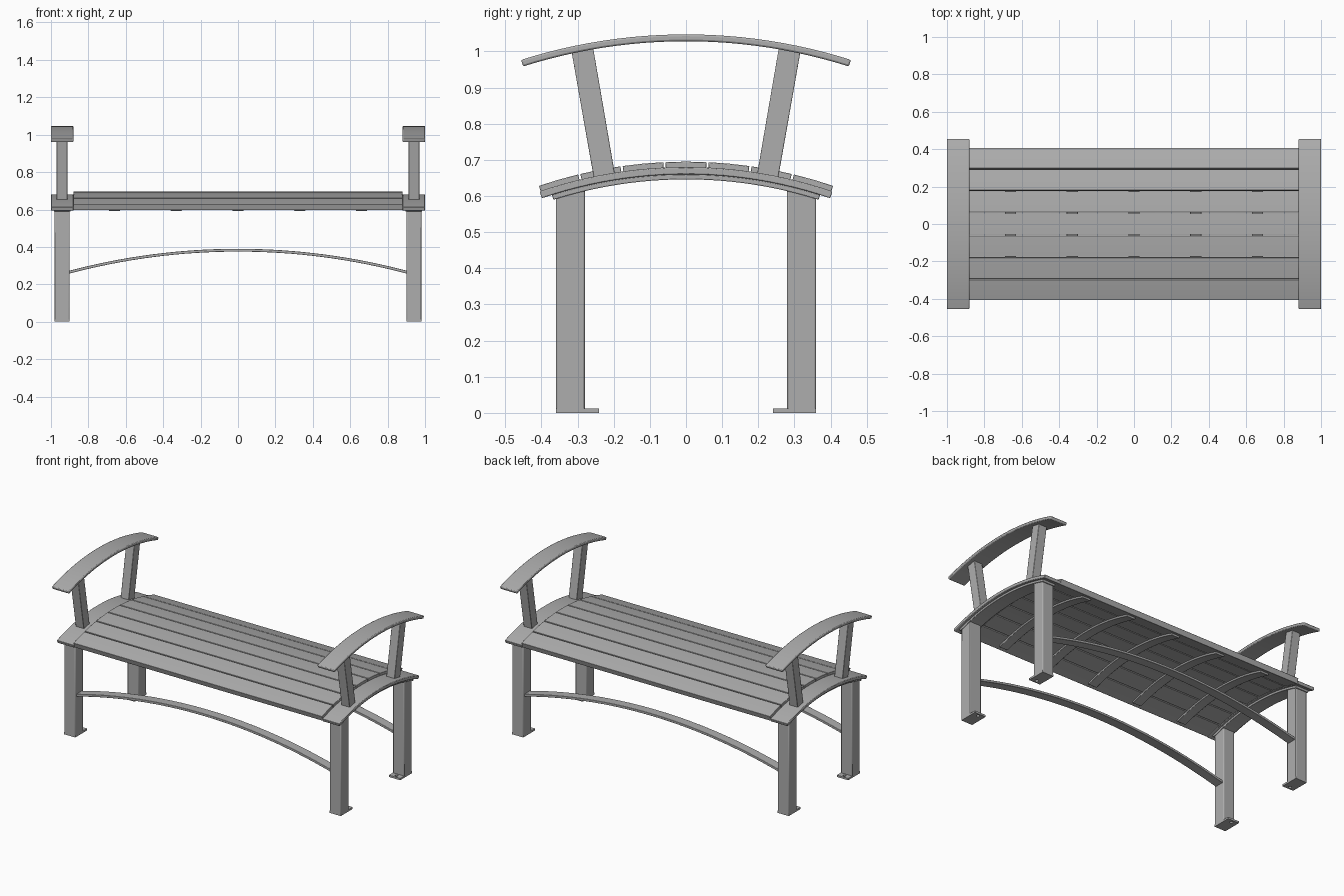
import bpy
import bmesh
from math import sin, cos, pi, asin

if "Cube" in bpy.data.objects:
    bpy.data.objects.remove(bpy.data.objects["Cube"])

steel = bpy.data.materials.new("grey metal")
GREY = (0.42, 0.42, 0.42, 1)
steel.diffuse_color = GREY
steel.use_nodes = True
steel.node_tree.nodes["Principled BSDF"].inputs["Base Color"].default_value = GREY


def finish(ob, bevel):
    ob.data.materials.append(steel)
    if bevel:
        mod = ob.modifiers.new("soft edges", "BEVEL")
        mod.width = bevel
        mod.segments = 2
        mod.limit_method = "ANGLE"
    bpy.ops.object.select_all(action="DESELECT")
    ob.select_set(True)
    bpy.context.view_layer.objects.active = ob
    bpy.ops.object.shade_smooth_by_angle()


def prism(name, profile, axis, a, b, bevel=0.003):
    """Extrude a profile of (across, height) points along x or y from a to b."""
    bm = bmesh.new()
    place = (lambda p, t: (t, p[0], p[1])) if axis == "x" else (lambda p, t: (p[0], t, p[1]))
    near = [bm.verts.new(place(p, a)) for p in profile]
    far = [bm.verts.new(place(p, b)) for p in profile]
    n = len(profile)
    bm.faces.new(near)
    bm.faces.new(far)
    for i in range(n):
        j = (i + 1) % n
        bm.faces.new((near[i], near[j], far[j], far[i]))
    bmesh.ops.recalc_face_normals(bm, faces=bm.faces)
    mesh = bpy.data.meshes.new(name)
    bm.to_mesh(mesh)
    bm.free()
    ob = bpy.data.objects.new(name, mesh)
    bpy.context.collection.objects.link(ob)
    finish(ob, bevel)
    return ob


def arc(radius, thick, top, start, end, steps=24):
    """Curved bar profile whose circle peaks at height top."""
    zc = top - radius
    angles = [start + (end - start) * i / steps for i in range(steps + 1)]
    outer = [(radius * sin(t), zc + radius * cos(t)) for t in angles]
    inner_r = radius - thick
    inner = [(inner_r * sin(t), zc + inner_r * cos(t)) for t in reversed(angles)]
    return outer + inner


# Seat slats laid along an arch
SEAT_R, SEAT_TOP = 1.27, 0.695
HALF = asin(0.41 / SEAT_R)
SLATS = 7
pitch = 2 * HALF / SLATS
gap = 0.003 / SEAT_R
for i in range(SLATS):
    start = -HALF + i * pitch
    prism(f"seat_slat_{i + 1}",
          arc(SEAT_R, 0.034, SEAT_TOP, start + gap, start + pitch - gap, 2),
          "x", -0.88, 0.88, 0.002)

# Cross ribs under the slats
rib = arc(SEAT_R - 0.034, 0.012, SEAT_TOP - 0.034, -0.305, 0.305)
for i in range(5):
    x = (i - 2) * 0.33
    prism(f"seat_rib_{i + 1}", rib, "x", x - 0.03, x + 0.03, 0.002)

# Foot plate with a bolt hole, in the plane of the ground
def foot_plate(name, x, sy):
    curve = bpy.data.curves.new(name, "CURVE")
    curve.dimensions = "2D"
    curve.fill_mode = "BOTH"
    curve.extrude = 0.006
    outline = [(x - 0.04, sy * 0.24), (x + 0.04, sy * 0.24),
               (x + 0.04, sy * 0.36), (x - 0.04, sy * 0.36)]
    hole = [(x + 0.01 * cos(k * pi / 8), sy * 0.26 + 0.01 * sin(k * pi / 8))
            for k in range(16)]
    for pts in (outline, hole):
        spline = curve.splines.new("POLY")
        spline.points.add(len(pts) - 1)
        for point, (px, py) in zip(spline.points, pts):
            point.co = (px, py, 0, 1)
        spline.use_cyclic_u = True
    ob = bpy.data.objects.new(name, curve)
    bpy.context.collection.objects.link(ob)
    ob.location.z = 0.006
    bpy.ops.object.select_all(action="DESELECT")
    ob.select_set(True)
    bpy.context.view_layer.objects.active = ob
    bpy.ops.object.convert(target="MESH")
    finish(bpy.context.view_layer.objects.active, 0)


band = arc(SEAT_R - 0.015, 0.02, SEAT_TOP - 0.015, -HALF, HALF)
bearer = arc(SEAT_R - 0.035, 0.014, SEAT_TOP - 0.035, -0.305, 0.305)
armrest = arc(1.51, 0.019, 1.047, -0.307, 0.307)

for sx, side in ((1, "left"), (-1, "right")):
    # End bands, bearers and armrests
    prism(f"{side}_end_band", band, "x", sx * 0.88, sx * 1.0)
    prism(f"{side}_bearer", bearer, "x", sx * 0.895, sx * 0.985, 0.002)
    prism(f"{side}_armrest", armrest, "x", sx * 0.88, sx * 1.0, 0.005)
    for sy, end in ((-1, "front"), (1, "back")):
        # Legs, feet and leaning armrest posts
        leg = [(sy * 0.28, 0), (sy * 0.36, 0), (sy * 0.36, 0.6), (sy * 0.28, 0.625)]
        prism(f"{end}_{side}_leg", leg, "x", sx * 0.9, sx * 0.98, 0.005)
        foot_plate(f"{end}_{side}_foot", sx * 0.94, sy)
        post = [(sy * 0.197, 0.662), (sy * 0.255, 0.65),
                (sy * 0.317, 1.002), (sy * 0.258, 1.016)]
        prism(f"{end}_{side}_armrest_post", post, "x", sx * 0.912, sx * 0.97)

# Arched stretchers joining the legs lengthwise
stretcher = arc(3.53, 0.015, 0.39, -0.2593, 0.2593, 32)
for sy, end in ((-1, "front"), (1, "back")):
    prism(f"{end}_stretcher", stretcher, "y", sy * 0.29, sy * 0.35, 0.002)
